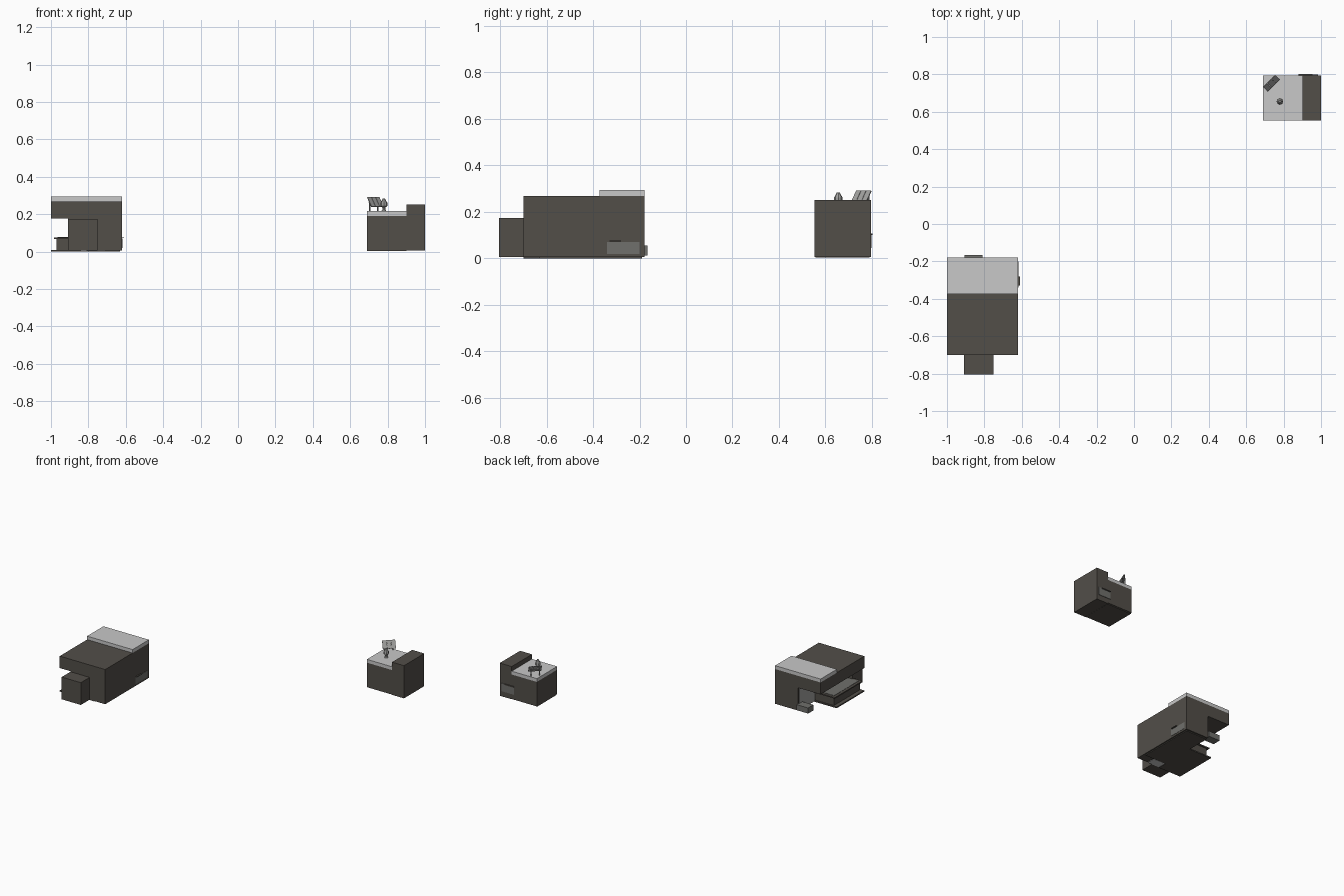
import bpy, bmesh, math
from mathutils import Matrix, Vector

if "Cube" in bpy.data.objects:
    bpy.data.objects.remove(bpy.data.objects["Cube"])


def mat(name, rgb):
    m = bpy.data.materials.new(name)
    m.diffuse_color = (*rgb, 1)
    m.use_nodes = True
    m.node_tree.nodes["Principled BSDF"].inputs["Base Color"].default_value = m.diffuse_color
    return m


DARK = mat("dark_wall", (0.085, 0.077, 0.066))
LIGHT = mat("light_roof", (0.58, 0.58, 0.58))
GREY = mat("window_grey", (0.16, 0.16, 0.15))
METAL = mat("metal_grey", (0.36, 0.36, 0.35))


def finish(name, bm, material):
    bmesh.ops.recalc_face_normals(bm, faces=bm.faces)
    me = bpy.data.meshes.new(name)
    bm.to_mesh(me)
    bm.free()
    me.materials.append(material)
    ob = bpy.data.objects.new(name, me)
    bpy.context.collection.objects.link(ob)
    return ob


def box(name, x, y, z, material, matrix=None):
    """Box from (min, max) ranges, optionally moved by a matrix."""
    bm = bmesh.new()
    size = Matrix.Diagonal((x[1] - x[0], y[1] - y[0], z[1] - z[0], 1))
    mid = Matrix.Translation((sum(x) / 2, sum(y) / 2, sum(z) / 2))
    bmesh.ops.create_cube(bm, size=1, matrix=(matrix or Matrix()) @ mid @ size)
    return finish(name, bm, material)


def lathe(name, profile, loc, material, sides=8):
    """Turned shape from (radius, height) points."""
    bm = bmesh.new()
    rings = [[bm.verts.new((loc[0] + r * math.cos(2 * math.pi * i / sides),
                            loc[1] + r * math.sin(2 * math.pi * i / sides), z))
              for i in range(sides)] for r, z in profile]
    for a, b in zip(rings, rings[1:]):
        for i in range(sides):
            j = (i + 1) % sides
            bm.faces.new((a[i], a[j], b[j], b[i]))
    bm.faces.new(rings[0])
    bm.faces.new(rings[-1])
    return finish(name, bm, material)


# Large building: overhanging upper storey, narrower lower storey
box("upper_storey", (-1, -0.62), (-0.70, -0.178), (0.178, 0.268), DARK)
box("roof_slab", (-1, -0.62), (-0.373, -0.178), (0.268, 0.294), LIGHT)
box("lower_storey", (-0.81, -0.62), (-0.70, -0.178), (0.006, 0.178), DARK)
box("front_wall", (-0.91, -0.81), (-0.70, -0.685), (0.006, 0.178), DARK)
box("porch_block", (-0.91, -0.75), (-0.805, -0.70), (0.006, 0.174), DARK)
box("floor_slab", (-0.81, -0.63), (-0.63, -0.19), (0, 0.006), DARK)
box("floor_gap", (-0.84, -0.71), (-0.70, -0.635), (0.003, 0.006), LIGHT)
box("recess_lining", (-0.814, -0.81), (-0.685, -0.19), (0.006, 0.178), METAL)

# Low platform under the overhang
box("platform_base", (-1, -0.81), (-0.70, -0.37), (0, 0.009), DARK)
box("platform", (-0.97, -0.81), (-0.69, -0.38), (0.009, 0.07), DARK)
box("platform_top", (-0.985, -0.81), (-0.70, -0.37), (0.068, 0.077), DARK)
box("platform_mat", (-0.965, -0.83), (-0.68, -0.39), (0.077, 0.079), GREY)
box("back_step", (-0.905, -0.81), (-0.228, -0.165), (0.013, 0.055), GREY)

# Side window of the large building
box("side_window", (-0.62, -0.618), (-0.34, -0.20), (0.02, 0.07), GREY)
box("side_window_ledge", (-0.62, -0.61), (-0.33, -0.28), (0.072, 0.077), DARK)

# Small building
box("small_main", (0.69, 0.90), (0.553, 0.795), (0.01, 0.192), DARK)
box("small_roof", (0.69, 0.90), (0.553, 0.795), (0.192, 0.217), LIGHT)
box("small_tower", (0.90, 1.0), (0.553, 0.795), (0.005, 0.252), DARK)
box("small_base", (0.69, 0.90), (0.558, 0.79), (0.004, 0.01), DARK)
box("back_window", (0.88, 0.985), (0.795, 0.798), (0.045, 0.105), GREY)
box("back_window_ledge", (0.88, 0.955), (0.795, 0.803), (0.1, 0.107), DARK)

# Roof vent: thin stem with a pointed bulb
lathe("roof_vent", [(0.014, 0.217), (0.008, 0.225), (0.008, 0.236), (0.018, 0.244),
                    (0.018, 0.262), (0.006, 0.284)], (0.78, 0.655), METAL)

# Tilted roof panel facing front right, three segments on legs
turn = Matrix.Translation((0.733, 0.755, 0)) @ Matrix.Rotation(math.radians(45), 4, 'Z')
tilt = turn @ Matrix.Translation((0, -0.002, 0.265)) @ Matrix.Rotation(math.radians(58), 4, 'X')
for i in (-1, 0, 1):
    c = i * 0.031
    box(f"panel_segment_{i + 2}", (c - 0.0145, c + 0.0145), (-0.03, 0.03),
        (-0.002, 0.002), METAL, tilt)
for s in (-1, 1):
    box(f"panel_leg_{s}", (s * 0.03 - 0.003, s * 0.03 + 0.003), (0.008, 0.014),
        (0.217, 0.285), METAL, turn)
box("panel_rail", (-0.045, 0.045), (-0.003, 0.003), (-0.006, -0.002), METAL, tilt)
